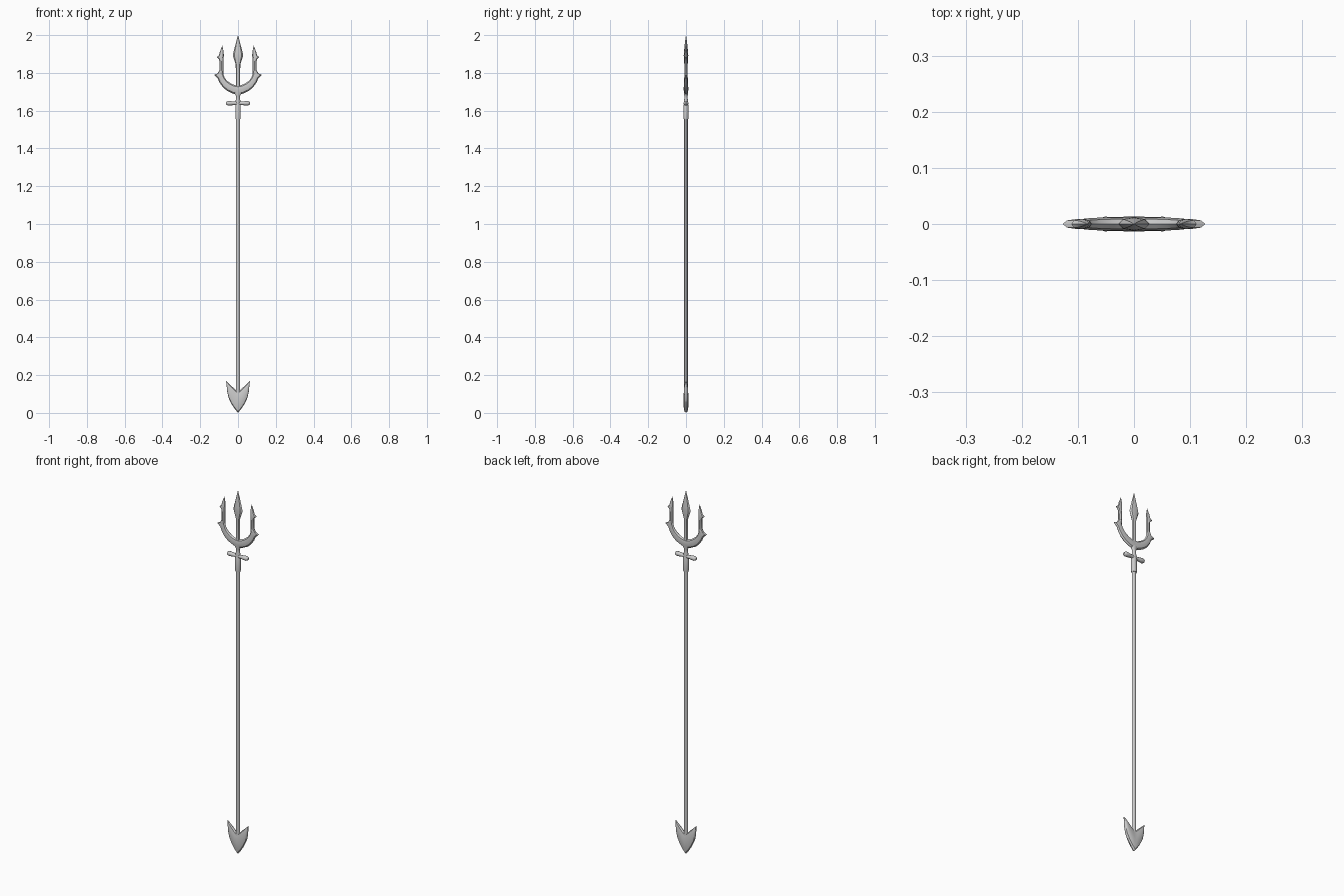
import bpy, bmesh
from math import sin, cos, pi


def loft(name, sections, n=8, power=1.0, mirror=False):
    """Skin rings; each section = (ax, az, bx, bz, half_depth), a and b being its two edge points."""
    bm = bmesh.new()
    rings = []
    for ax, az, bx, bz, d in sections:
        ring = []
        for i in range(n):
            a = 2 * pi * i / n
            t = (1 - cos(a)) / 2
            s = sin(a)
            y = d * abs(s) ** power * (1 if s > 0 else -1)
            ring.append(bm.verts.new((ax + (bx - ax) * t, y, az + (bz - az) * t)))
        rings.append(ring)
    for r, q in zip(rings, rings[1:]):
        for i in range(n):
            j = (i + 1) % n
            bm.faces.new((r[i], r[j], q[j], q[i]))
    # halves that meet on the centre plane stay open there
    if not mirror:
        bm.faces.new(rings[0])
    bm.faces.new(rings[-1])
    if mirror:
        geom = bmesh.ops.duplicate(bm, geom=bm.verts[:] + bm.edges[:] + bm.faces[:])["geom"]
        for v in geom:
            if isinstance(v, bmesh.types.BMVert):
                v.co.x *= -1
    bmesh.ops.remove_doubles(bm, verts=bm.verts[:], dist=0.0002)
    bmesh.ops.recalc_face_normals(bm, faces=bm.faces[:])
    me = bpy.data.meshes.new(name)
    bm.to_mesh(me)
    bm.free()
    ob = bpy.data.objects.new(name, me)
    bpy.context.collection.objects.link(ob)
    bpy.ops.object.select_all(action='DESELECT')
    ob.select_set(True)
    bpy.context.view_layer.objects.active = ob
    bpy.ops.object.shade_smooth_by_angle(angle=0.6)
    return ob


def upright(name, profile, **kw):
    """Part along z from (z, half_width, half_depth)."""
    return loft(name, [(-w, z, w, z, d) for z, w, d in profile], **kw)


# Long pole
upright("pole", [(0.06, 0.0115, 0.0095), (1.57, 0.0115, 0.0095)], n=12)

# Sleeve below the crossbar and waisted neck above it
upright("sleeve", [(1.555, 0.0135, 0.0125), (1.56, 0.0145, 0.013),
                   (1.63, 0.0145, 0.013), (1.637, 0.012, 0.011)], n=12)
upright("neck", [(1.625, 0.012, 0.011), (1.652, 0.013, 0.011), (1.663, 0.010, 0.009),
                 (1.678, 0.010, 0.009), (1.692, 0.020, 0.011), (1.71, 0.025, 0.011)], n=12)

# Crossbar with rounded ends
loft("crossbar", [(x, 1.639 - r, x, 1.639 + r, r * 1.1) for x, r in
                  [(0, 0.009), (0.02, 0.009), (0.035, 0.011), (0.052, 0.012),
                   (0.060, 0.009), (0.064, 0.004)]], n=12, mirror=True)

# Centre prong with spear head
upright("centre_prong", [(1.70, 0.014, 0.010), (1.74, 0.0115, 0.009), (1.845, 0.012, 0.009),
                         (1.862, 0.018, 0.010), (1.892, 0.028, 0.012),
                         (1.91, 0.024, 0.011), (1.96, 0.011, 0.006), (2.0, 0.0003, 0.0003)])

# Curved side prongs, each with two barbs
loft("side_prongs", [
    (0.000, 1.683, 0.000, 1.733, 0.012),
    (0.028, 1.691, 0.016, 1.735, 0.012),
    (0.058, 1.705, 0.038, 1.744, 0.012),
    (0.080, 1.724, 0.058, 1.758, 0.011),
    (0.098, 1.749, 0.071, 1.775, 0.010),
    (0.108, 1.772, 0.076, 1.788, 0.009),
    (0.127, 1.789, 0.077, 1.795, 0.009),
    (0.108, 1.797, 0.077, 1.804, 0.009),
    (0.099, 1.814, 0.077, 1.815, 0.009),
    (0.098, 1.862, 0.077, 1.862, 0.009),
    (0.102, 1.875, 0.076, 1.875, 0.009),
    (0.112, 1.884, 0.076, 1.882, 0.009),
    (0.102, 1.892, 0.075, 1.890, 0.008),
    (0.096, 1.912, 0.076, 1.910, 0.006),
    (0.083, 1.945, 0.0825, 1.945, 0.0003)], mirror=True)

# Arrow-shaped butt with swept-up wings
loft("butt_spike", [
    (0.000, 0.000, 0.000, 0.112, 0.013),
    (0.018, 0.022, 0.014, 0.122, 0.013),
    (0.036, 0.050, 0.028, 0.136, 0.0125),
    (0.050, 0.080, 0.042, 0.149, 0.011),
    (0.057, 0.112, 0.052, 0.158, 0.009),
    (0.063, 0.168, 0.0625, 0.168, 0.003)], n=12, power=0.6, mirror=True)
